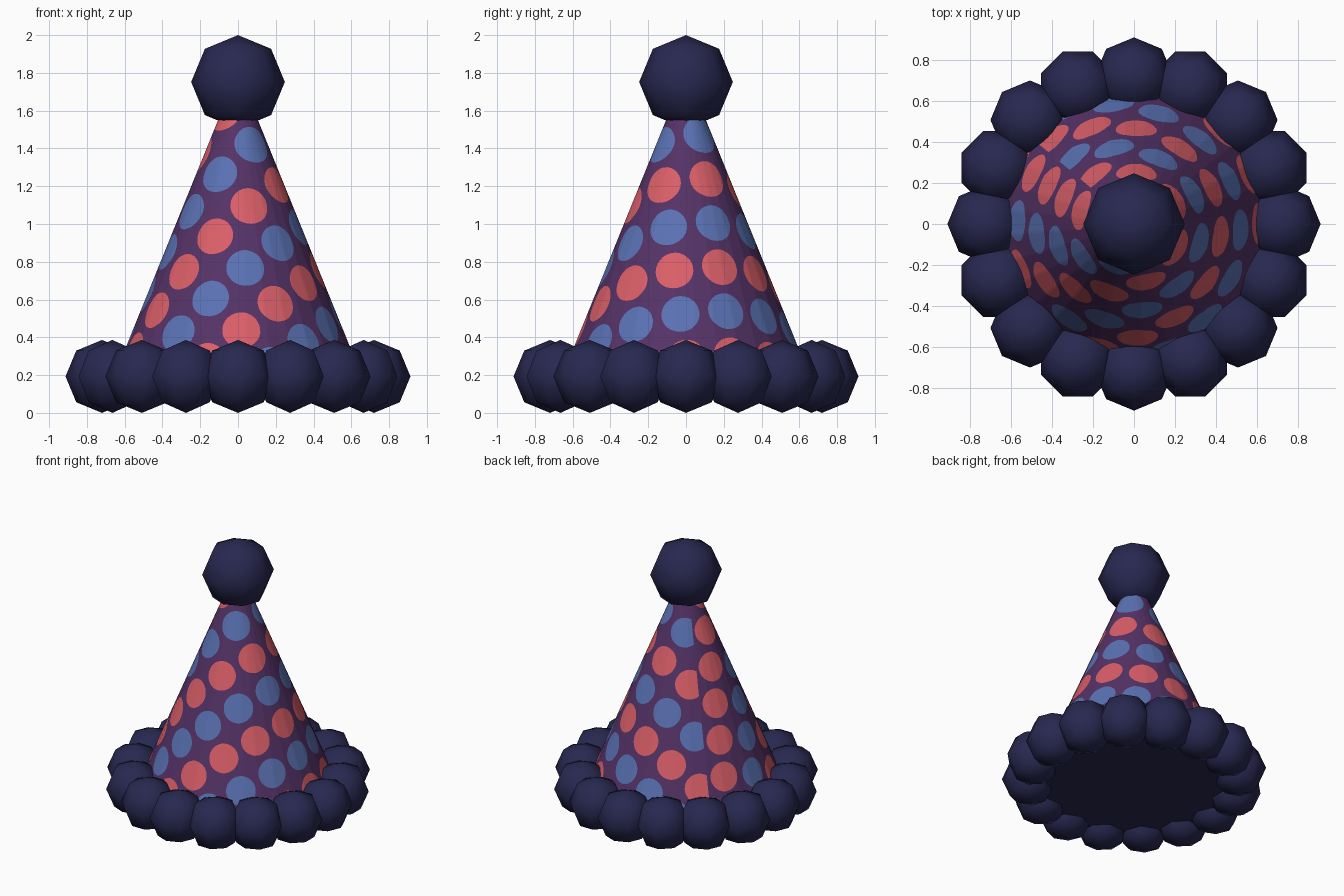
import bpy, bmesh, math
from mathutils import Vector
from mathutils.geometry import delaunay_2d_cdt

if "Cube" in bpy.data.objects:
    bpy.data.objects.remove(bpy.data.objects["Cube"])


def material(name, rgb):
    m = bpy.data.materials.new(name)
    m.diffuse_color = (*rgb, 1)
    m.use_nodes = True
    m.node_tree.nodes["Principled BSDF"].inputs["Base Color"].default_value = m.diffuse_color
    return m


PURPLE = material("purple felt", (0.089, 0.032, 0.133))
RED = material("coral red", (0.70, 0.112, 0.138))
BLUE = material("soft blue", (0.102, 0.168, 0.455))
NAVY = material("navy fluff", (0.021, 0.021, 0.082))

# Cone dimensions
APEX_Z, SLOPE = 1.81, 0.4076
SIN = SLOPE / math.hypot(1, SLOPE)
COS = 1 / math.hypot(1, SLOPE)
BOTTOM_Z, TOP_Z, SIDES = 0.10, 1.60, 32
L_MIN, L_MAX = (APEX_Z - TOP_Z) / COS, (APEX_Z - BOTTOM_Z) / COS
ROW_DIR = math.radians(20)                 # where the dot rows run level
SEAM = math.radians(140)                   # back seam of the rolled cloth
PHI0 = (SEAM - 2 * math.pi - ROW_DIR) * SIN
STEP = 2 * math.pi / SIDES * SIN           # facet angle in the flat pattern

# Dot lattice in the flat pattern
PITCH, DOT_R, U0, V0 = 0.252, 0.102, 0.112, 0.04


def polar(l, phi):
    return Vector((l * math.cos(phi), l * math.sin(phi)))


def facet_offset(phi):
    """Angle from the middle of the facet that holds phi."""
    i = min(max(math.floor((phi - PHI0) / STEP), 0), SIDES - 1)
    return phi - PHI0 - (i + 0.5) * STEP


def roll(p):
    """Roll a flat pattern point onto the faceted cone."""
    phi, off = math.atan2(p.y, p.x), facet_offset(math.atan2(p.y, p.x))
    l = p.length * math.cos(off) / math.cos(STEP / 2)
    r = l * SIN * math.cos(math.pi / SIDES) / math.cos(off / SIN)
    t = phi / SIN + ROW_DIR
    return Vector((r * math.cos(t), r * math.sin(t), APEX_Z - l * COS))


def inside(p):
    phi = math.atan2(p.y, p.x)
    l = p.length * math.cos(facet_offset(phi)) / math.cos(STEP / 2)
    return L_MIN < l < L_MAX and PHI0 < phi < PHI0 + SIDES * STEP


def dot_color(p):
    i, j = round((p.x - U0) / PITCH), round((p.y - V0) / PITCH)
    centre = Vector((U0 + i * PITCH, V0 + j * PITCH))
    return 0 if (p - centre).length > DOT_R else 1 + i % 2


def build_cone():
    pts, edges = [], []
    # fold lines and rims of the flat pattern
    for i in range(SIDES + 1):
        k = len(pts)
        pts.extend((polar(L_MIN, PHI0 + i * STEP), polar(L_MAX, PHI0 + i * STEP)))
        edges.append((k, k + 1))
        if i:
            edges.extend(((k - 2, k), (k - 1, k + 1)))
    # dot outlines
    for i in range(-2, 9):
        for j in range(-9, 8):
            c = Vector((U0 + i * PITCH, V0 + j * PITCH))
            ring = [c + polar(DOT_R, 2 * math.pi * (a + 0.3) / 28) for a in range(28)]
            if any(inside(p) for p in ring):
                k = len(pts)
                pts.extend(ring)
                edges.extend((k + a, k + (a + 1) % 28) for a in range(28))
    flat, _, faces = delaunay_2d_cdt(pts, edges, [], 0, 1e-5)[:3]

    bm = bmesh.new()
    made = {}
    for f in faces:
        mid = sum((flat[v] for v in f), Vector((0, 0))) / len(f)
        if not inside(mid):
            continue
        for v in f:
            if v not in made:
                made[v] = bm.verts.new(roll(flat[v]))
        bm.faces.new([made[v] for v in f]).material_index = dot_color(mid)
    bmesh.ops.remove_doubles(bm, verts=bm.verts, dist=1e-4)
    bmesh.ops.dissolve_degenerate(bm, edges=bm.edges, dist=1e-5)
    me = bpy.data.meshes.new("dotted_cone")
    bm.to_mesh(me)
    bm.free()
    for m in (PURPLE, RED, BLUE):
        me.materials.append(m)
    ob = bpy.data.objects.new("dotted_cone", me)
    bpy.context.collection.objects.link(ob)
    bpy.ops.object.select_all(action='DESELECT')
    ob.select_set(True)
    bpy.context.view_layer.objects.active = ob
    bpy.ops.object.shade_smooth_by_angle(angle=math.radians(40))


def puff(name, loc, radius, turn=0):
    """Low-poly fluffy ball."""
    bpy.ops.mesh.primitive_uv_sphere_add(segments=8, ring_count=4, radius=radius,
                                         location=loc, rotation=(0, 0, turn))
    ob = bpy.context.object
    ob.name = name
    ob.data.materials.append(NAVY)
    bpy.ops.object.shade_smooth()


build_cone()

# Closed underside
bpy.ops.mesh.primitive_circle_add(vertices=SIDES, radius=(APEX_Z - BOTTOM_Z) * SLOPE,
                                  fill_type='NGON', location=(0, 0, BOTTOM_Z),
                                  rotation=(math.pi, 0, 0))
base = bpy.context.object
base.name = "underside"
base.data.materials.append(NAVY)

# Fluffy brim and top pompom
for n in range(16):
    a = 2 * math.pi * n / 16
    puff(f"brim_puff_{n + 1}", (0.72 * math.cos(a), 0.72 * math.sin(a), 0.193), 0.193, a)
puff("top_pompom", (0, 0, 1.752), 0.248)
